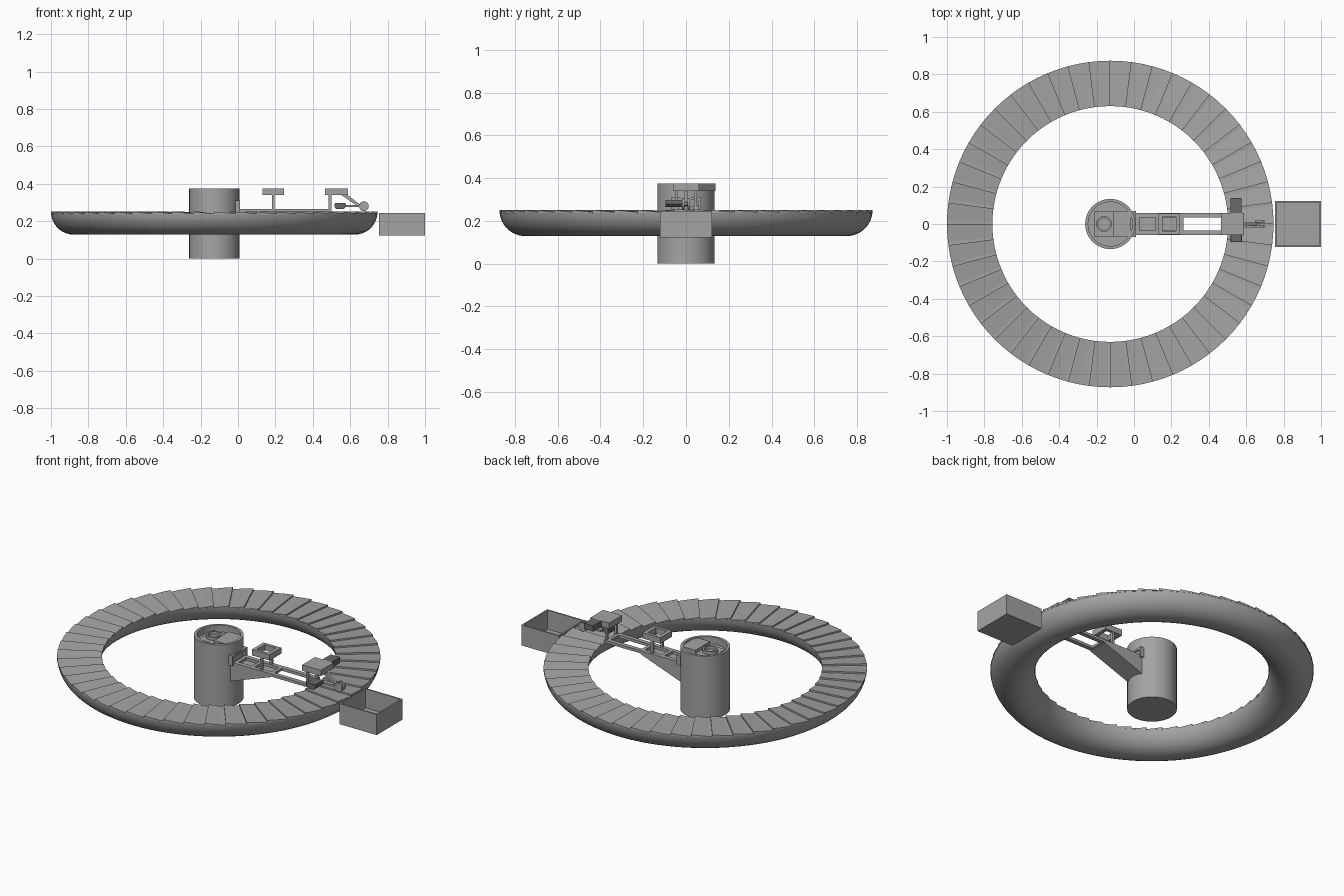
import bpy, bmesh, math
from mathutils import Vector

if "Cube" in bpy.data.objects:
    bpy.data.objects.remove(bpy.data.objects["Cube"])

CX = -0.127          # shared axis of ring and column
RING_MID, RING_R, TOP = 0.7515, 0.1215, 0.25


def material(name, v):
    m = bpy.data.materials.new(name)
    m.diffuse_color = (v, v, v, 1)
    m.use_nodes = True
    m.node_tree.nodes["Principled BSDF"].inputs["Base Color"].default_value = m.diffuse_color
    return m


GREY = material("mid grey", 0.37)
DARK = material("dark grey", 0.14)


def finish(name, bm, mat=GREY, smooth=False):
    bmesh.ops.recalc_face_normals(bm, faces=bm.faces)
    me = bpy.data.meshes.new(name)
    bm.to_mesh(me)
    bm.free()
    me.materials.append(mat)
    ob = bpy.data.objects.new(name, me)
    bpy.context.collection.objects.link(ob)
    if smooth:
        bpy.ops.object.select_all(action='DESELECT')
        ob.select_set(True)
        bpy.context.view_layer.objects.active = ob
        bpy.ops.object.shade_smooth_by_angle(angle=math.radians(35))
    return ob


def add_box(bm, x, y, z):
    v = [bm.verts.new((a, b, c)) for a in x for b in y for c in z]
    for f in ((0, 1, 3, 2), (4, 6, 7, 5), (0, 4, 5, 1), (2, 3, 7, 6), (0, 2, 6, 4), (1, 5, 7, 3)):
        bm.faces.new([v[i] for i in f])


def boxes(name, *items, mat=GREY):
    bm = bmesh.new()
    for it in items:
        add_box(bm, *it)
    return finish(name, bm, mat)


def lathe(name, cx, profile, n=64, closed=False):
    """Revolve (r, z) points; r = 0 ends become poles."""
    bm = bmesh.new()
    rings = []
    for r, z in profile:
        if r == 0:
            rings.append([bm.verts.new((cx, 0, z))] * n)
        else:
            rings.append([bm.verts.new((cx + r * math.cos(math.tau * i / n),
                                        r * math.sin(math.tau * i / n), z)) for i in range(n)])
    pairs = list(zip(rings, rings[1:])) + ([(rings[-1], rings[0])] if closed else [])
    for a, b in pairs:
        for i in range(n):
            j = (i + 1) % n
            bm.faces.new(list(dict.fromkeys((a[i], a[j], b[j], b[i]))))
    return finish(name, bm, smooth=True)


def prism_y(name, outline, y0, y1, mat=GREY):
    bm = bmesh.new()
    a = [bm.verts.new((x, y0, z)) for x, z in outline]
    b = [bm.verts.new((x, y1, z)) for x, z in outline]
    bm.faces.new(a)
    bm.faces.new(b[::-1])
    for i in range(len(a)):
        j = (i + 1) % len(a)
        bm.faces.new((a[i], a[j], b[j], b[i]))
    return finish(name, bm, mat)


def disc(cx, cz, r, n=16):
    return [(cx + r * math.cos(math.tau * i / n), cz + r * math.sin(math.tau * i / n)) for i in range(n)]


# ring trough: half-round section
arc = [math.radians(-4 - 172 * i / 18) for i in range(19)]
lathe("ring_body", CX, [(RING_MID + RING_R * math.cos(t), TOP + RING_R * math.sin(t)) for t in arc],
      n=96, closed=True)

# overlapping tilted slats on the ring
N = 48
bm = bmesh.new()
for k in range(N):
    verts = []
    for s, (za, zb) in ((0.0, (0.236, 0.251)), (0.5, (0.236, 0.2455)), (1.0, (0.235, 0.240))):
        t = math.tau * (k + s) / N
        verts.append([bm.verts.new((CX + r * math.cos(t), r * math.sin(t), z))
                      for r, z in ((0.631, za), (0.873, za), (0.873, zb), (0.631, zb))])
    for a, b in zip(verts, verts[1:]):
        for i in range(4):
            j = (i + 1) % 4
            bm.faces.new((a[i], a[j], b[j], b[i]))
    bm.faces.new(verts[0])
    bm.faces.new(verts[-1][::-1])
finish("ring_slats", bm)

# central column with recessed top
lathe("column", CX, [(0, 0), (0.134, 0), (0.134, 0.375), (0.118, 0.375), (0.118, 0.335), (0, 0.335)])
boxes("column_top_block", ((-0.11, -0.015), (-0.07, 0.07), (0.33, 0.37)),
      ((-0.21, -0.11), (-0.07, 0.07), (0.33, 0.35)))
lathe("column_socket", -0.16, [(0.042, 0.345), (0.042, 0.368), (0.032, 0.368), (0.032, 0.345)],
      n=32, closed=True)

# mounting frame on the column side
boxes("mount_frame",
      ((-0.02, 0.012), (-0.07, -0.055), (0.25, 0.31)), ((-0.02, 0.012), (0.055, 0.07), (0.25, 0.31)),
      ((-0.02, 0.012), (-0.055, 0.055), (0.25, 0.262)), ((-0.02, 0.012), (-0.055, 0.055), (0.298, 0.31)),
      ((-0.02, -0.005), (-0.055, 0.055), (0.262, 0.298)))

# arm: wedge, rails and cross members
prism_y("arm_wedge", [(-0.01, 0.15), (-0.01, 0.25), (0.255, 0.25), (0.255, 0.245)], -0.06, 0.06)
boxes("arm_rails", *[((0.01, 0.50), (min(s * 0.035, s * 0.06), max(s * 0.035, s * 0.06)), (0.25, 0.266))
                     for s in (-1, 1)],
      *[((x, x + 0.02), (-0.035, 0.035), (0.25, 0.266)) for x in (0.01, 0.115, 0.245, 0.47)])

# open tray on posts
boxes("tray_posts", *[((0.182, 0.196), (y - 0.007, y + 0.007), (0.26, 0.345)) for y in (-0.045, 0.045)])
boxes("tray_frame",
      ((0.13, 0.152), (-0.055, 0.055), (0.34, 0.375)), ((0.225, 0.247), (-0.055, 0.055), (0.34, 0.375)),
      ((0.152, 0.225), (-0.055, -0.037), (0.34, 0.375)), ((0.152, 0.225), (0.037, 0.055), (0.34, 0.375)))

# head with its posts and side boxes
boxes("head_posts", *[((0.485, 0.499), (y - 0.007, y + 0.007), (0.25, 0.345)) for y in (-0.045, 0.045)])
boxes("head_block", ((0.465, 0.588), (-0.06, 0.06), (0.34, 0.375)))
boxes("upper_side_box", ((0.515, 0.575), (0.06, 0.138), (0.34, 0.375)), mat=DARK)
prism_y("lower_side_box", [(0.525, 0.265), (0.565, 0.265), (0.578, 0.278), (0.575, 0.298),
                           (0.518, 0.298), (0.515, 0.278)], -0.095, -0.02, DARK)

# gripper: strut, link and twin discs
prism_y("gripper_strut", [(0.545, 0.345), (0.58, 0.345), (0.67, 0.275), (0.655, 0.27)], -0.008, 0.008)
prism_y("gripper_link", [(0.56, 0.275), (0.67, 0.275), (0.67, 0.287), (0.56, 0.287)], -0.02, 0.005)
for s in (-1, 1):
    prism_y("gripper_disc", disc(0.673, 0.28, 0.026), s * 0.013 - 0.005, s * 0.013 + 0.005)

# open bin
x0, x1, y, z0, z1, w = 0.753, 1.0, 0.122, 0.123, 0.245, 0.009
boxes("bin", ((x0, x1), (-y, y), (z0, z0 + w)),
      ((x0, x0 + w), (-y, y), (z0 + w, z1)), ((x1 - w, x1), (-y, y), (z0 + w, z1)),
      ((x0 + w, x1 - w), (-y, w - y), (z0 + w, z1)), ((x0 + w, x1 - w), (y - w, y), (z0 + w, z1)))
